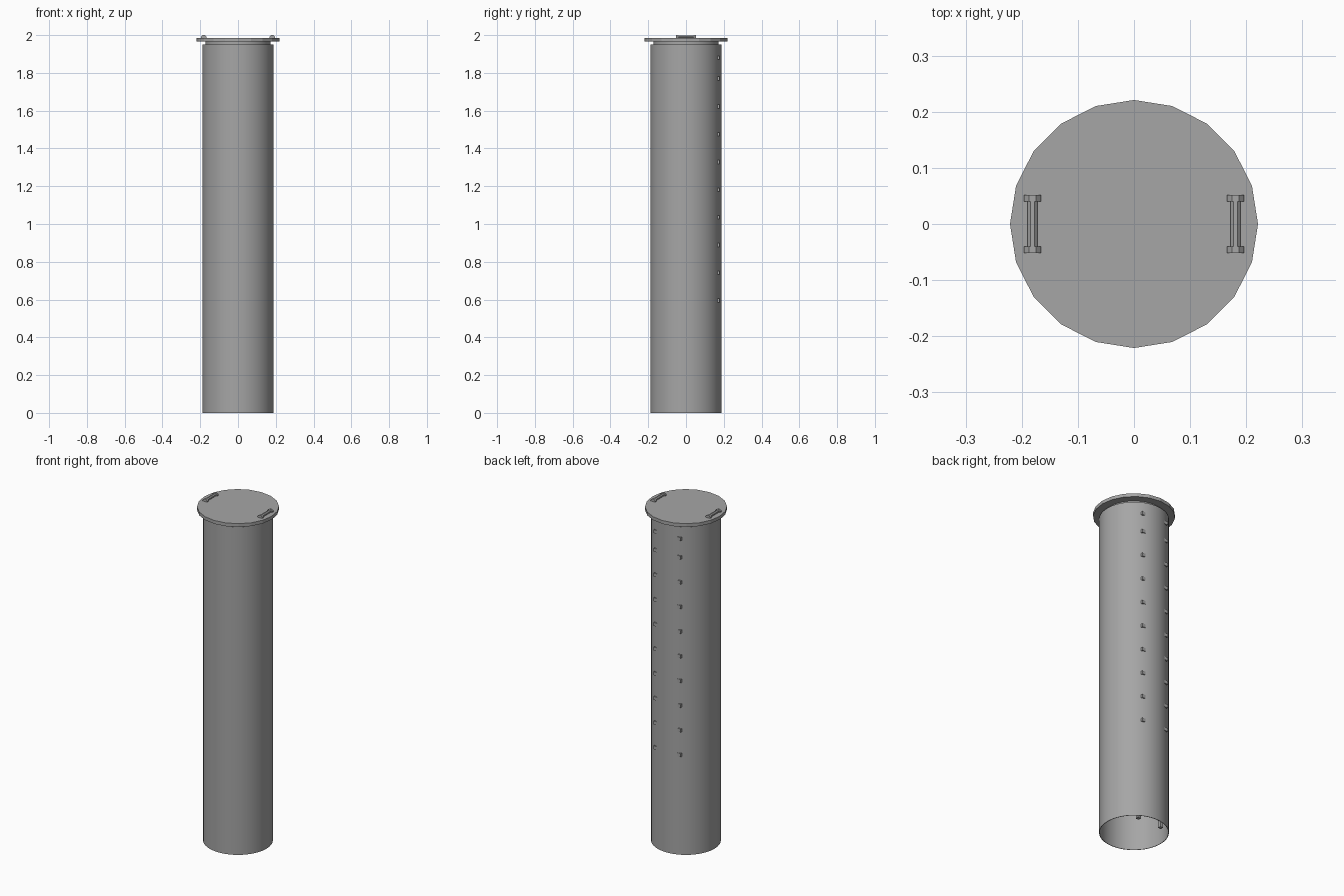
import bpy
import bmesh
import math
from mathutils import Matrix, Vector

cube = bpy.data.objects.get("Cube")
if cube:
    bpy.data.objects.remove(cube, do_unlink=True)

# Single grey finish
GREY = (0.38, 0.38, 0.38, 1.0)
mat = bpy.data.materials.new("plain grey")
mat.use_nodes = True
mat.diffuse_color = GREY
bsdf = next(n for n in mat.node_tree.nodes if n.type == 'BSDF_PRINCIPLED')
bsdf.inputs["Base Color"].default_value = GREY


def finish(bm, name, smooth=False):
    bmesh.ops.recalc_face_normals(bm, faces=bm.faces[:])
    mesh = bpy.data.meshes.new(name)
    bm.to_mesh(mesh)
    bm.free()
    obj = bpy.data.objects.new(name, mesh)
    bpy.context.collection.objects.link(obj)
    mesh.materials.append(mat)
    if smooth:
        bpy.ops.object.select_all(action='DESELECT')
        obj.select_set(True)
        bpy.context.view_layer.objects.active = obj
        bpy.ops.object.shade_smooth_by_angle(angle=math.radians(30))
    return obj


def add_box(bm, lo, hi):
    lo, hi = Vector(lo), Vector(hi)
    m = Matrix.Translation((lo + hi) / 2) @ Matrix.Diagonal((*(hi - lo), 1.0))
    bmesh.ops.create_cube(bm, size=1.0, matrix=m)


def add_rod(bm, centre, radius, length, axis, sides=8):
    # Flat-topped prism along the x, y or z axis
    turn = {'X': Matrix.Rotation(math.pi / 2, 4, 'Y'),
            'Y': Matrix.Rotation(math.pi / 2, 4, 'X'),
            'Z': Matrix.Identity(4)}[axis]
    m = Matrix.Translation(centre) @ turn @ Matrix.Rotation(math.pi / sides, 4, 'Z')
    bmesh.ops.create_cone(bm, cap_ends=True, segments=sides, radius1=radius,
                          radius2=radius, depth=length, matrix=m)


# Open-bottomed shaft with a narrower collar under the lid
profile = [(0.185, 0), (0.185, 1.946), (0.168, 1.946), (0.168, 1.966),
           (0.172, 1.966), (0.172, 1.95), (0.188, 1.95), (0.188, 0)]
SIDES = 64
bm = bmesh.new()
rings = []
for i in range(SIDES):
    a = 2 * math.pi * i / SIDES
    rings.append([bm.verts.new((r * math.cos(a), r * math.sin(a), z)) for r, z in profile])
for i in range(SIDES):
    p, q = rings[i], rings[(i + 1) % SIDES]
    for j in range(len(profile)):
        k = (j + 1) % len(profile)
        bm.faces.new((p[j], q[j], q[k], p[k]))
finish(bm, "shaft", smooth=True)

# Twenty-sided lid
bm = bmesh.new()
bmesh.ops.create_cone(bm, cap_ends=True, segments=20, radius1=0.221, radius2=0.221,
                      depth=0.02, matrix=Matrix.Translation((0, 0, 1.975)))
finish(bm, "lid")

# Lid handles: a bar between two thicker feet
for name, side in (("left_handle", 1), ("right_handle", -1)):
    bm = bmesh.new()
    x = 0.181 * side
    add_rod(bm, (x, 0, 1.990), 0.0095, 0.09, 'Y')
    for y in (-0.046, 0.046):
        add_rod(bm, (x, y, 1.985), 0.0162, 0.012, 'Y')
    finish(bm, name)

# Ladder inside the back wall
RAIL_X = 0.078
bracket_heights = [1.88, 1.77] + [1.622 - 0.1467 * i for i in range(8)]
low_rungs = [0.448, 0.302, 0.155]

bm = bmesh.new()
for s in (-1, 1):
    add_box(bm, (s * RAIL_X - 0.01, 0.12, 0.002), (s * RAIL_X + 0.01, 0.14, 1.92))
finish(bm, "ladder_rails")

bm = bmesh.new()
for z in bracket_heights[1:] + low_rungs:
    add_rod(bm, (0, 0.13, z), 0.008, 2 * RAIL_X, 'X')
finish(bm, "ladder_rungs")

# Wall brackets whose ends show through the back of the shaft
bm = bmesh.new()
for z in bracket_heights:
    for s in (-1, 1):
        add_box(bm, (s * RAIL_X - 0.011, 0.13, z - 0.01),
                (s * RAIL_X + 0.011, 0.177, z + 0.01))
finish(bm, "wall_brackets")
